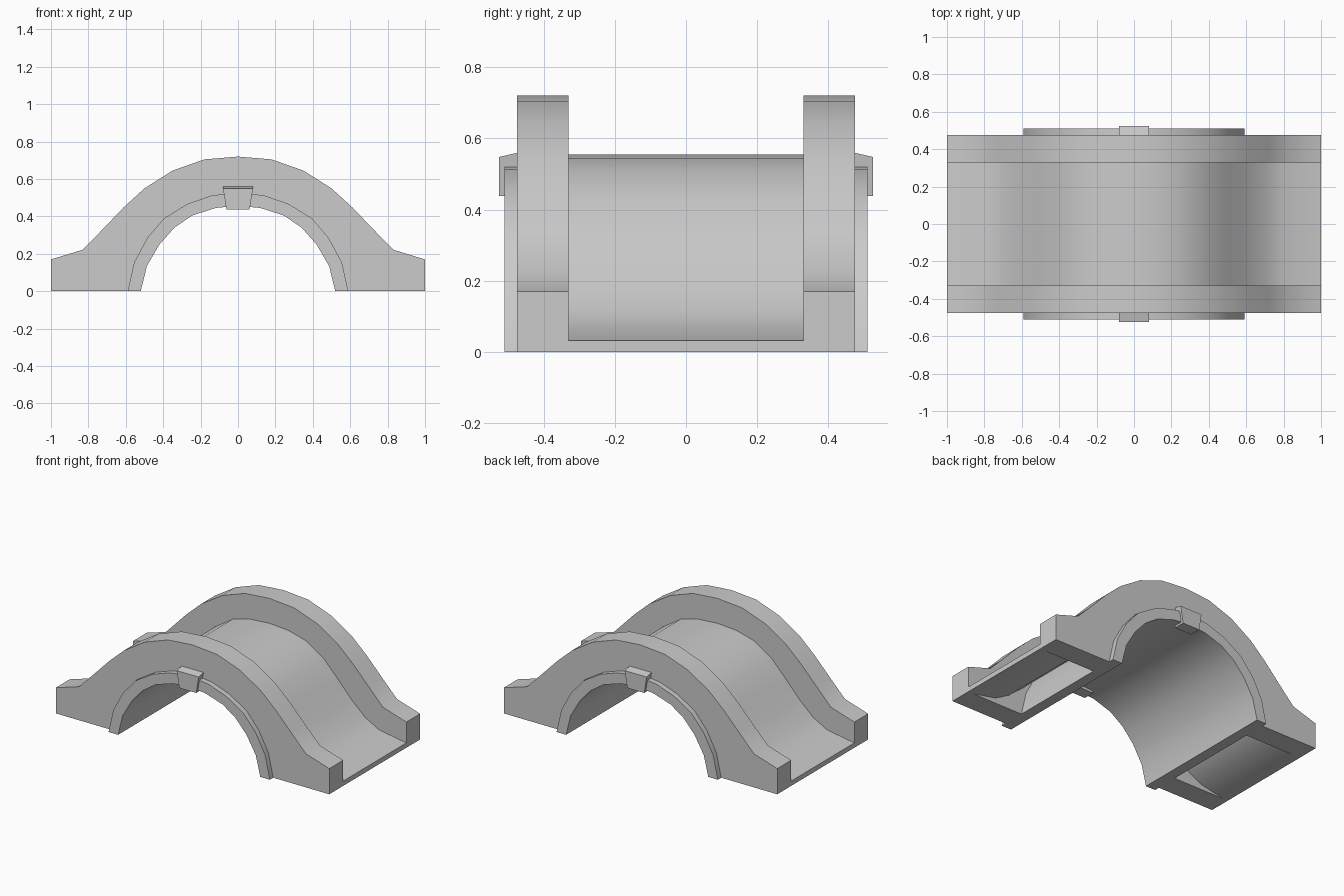
import bpy, bmesh, math

if "Cube" in bpy.data.objects:
    bpy.data.objects.remove(bpy.data.objects["Cube"])


def mirrored(half):
    """Complete a half profile (centre to right end) into a left-to-right one."""
    return [(-x, z) for x, z in reversed(half) if x > 0] + half


def band(name, upper, lower, y0, y1):
    """Solid between two x-z profiles, extruded along y."""
    outline = upper + lower[::-1]
    bm = bmesh.new()
    verts = [bm.verts.new((x, y0, z)) for x, z in outline]
    face = bm.faces.new(verts)
    res = bmesh.ops.extrude_face_region(bm, geom=[face])
    moved = [v for v in res["geom"] if isinstance(v, bmesh.types.BMVert)]
    bmesh.ops.translate(bm, verts=moved, vec=(0, y1 - y0, 0))
    bmesh.ops.recalc_face_normals(bm, faces=bm.faces)
    return finish(name, bm)


def finish(name, bm):
    mesh = bpy.data.meshes.new(name)
    bm.to_mesh(mesh)
    bm.free()
    obj = bpy.data.objects.new(name, mesh)
    bpy.context.collection.objects.link(obj)
    bpy.ops.object.select_all(action='DESELECT')
    obj.select_set(True)
    bpy.context.view_layer.objects.active = obj
    bpy.ops.object.shade_smooth_by_angle(angle=math.radians(30))
    return obj


# Half profiles, from the crown to the right end
wall_top = mirrored([(0, .72), (.18, .705), (.35, .645), (.5, .55), (.61, .45),
                     (.72, .335), (.83, .222), (1, .17), (1, 0)])
ring_outer = mirrored([(0, .528), (.14, .512), (.27, .467), (.395, .39),
                       (.485, .285), (.555, .155), (.59, 0)])
ring_inner = mirrored([(0, .457), (.12, .445), (.245, .405), (.34, .34),
                       (.42, .25), (.487, .135), (.52, 0)])
deck_top = mirrored([(0, .555), (.14, .545), (.27, .51), (.4, .425), (.5, .32),
                     (.6, .21), (.7, .12), (.8, .065), (1, .032), (1, 0)])
deck_under = mirrored([(0, .52), (.13, .51), (.26, .475), (.38, .395), (.48, .29),
                       (.58, .18), (.69, .09), (.79, .035), (.96, 0)])

# Side walls
for side, sign in (("front", -1), ("back", 1)):
    band(side + "_wall", wall_top, ring_outer, sign * .33, sign * .475)

# Vaulted arch, projecting past the walls as a trim ring
band("arch_vault", ring_outer, ring_inner, -.51, .51)

# Road deck, hollow underneath
band("road_deck", deck_top, deck_under, -.332, .332)

# Keystones: tapered blocks with a sloping top
for side, s in (("front", -1), ("back", 1)):
    bm = bmesh.new()
    bmesh.ops.create_cube(bm, size=1)
    for v in bm.verts:
        top, out = v.co.z > 0, v.co.y > 0
        v.co.x = math.copysign(.08 if top else .062, v.co.x)
        v.co.z = (.548 if out else .565) if top else .438
        v.co.y = s * (.525 if out else .45)
    bmesh.ops.recalc_face_normals(bm, faces=bm.faces)
    finish(side + "_keystone", bm)
